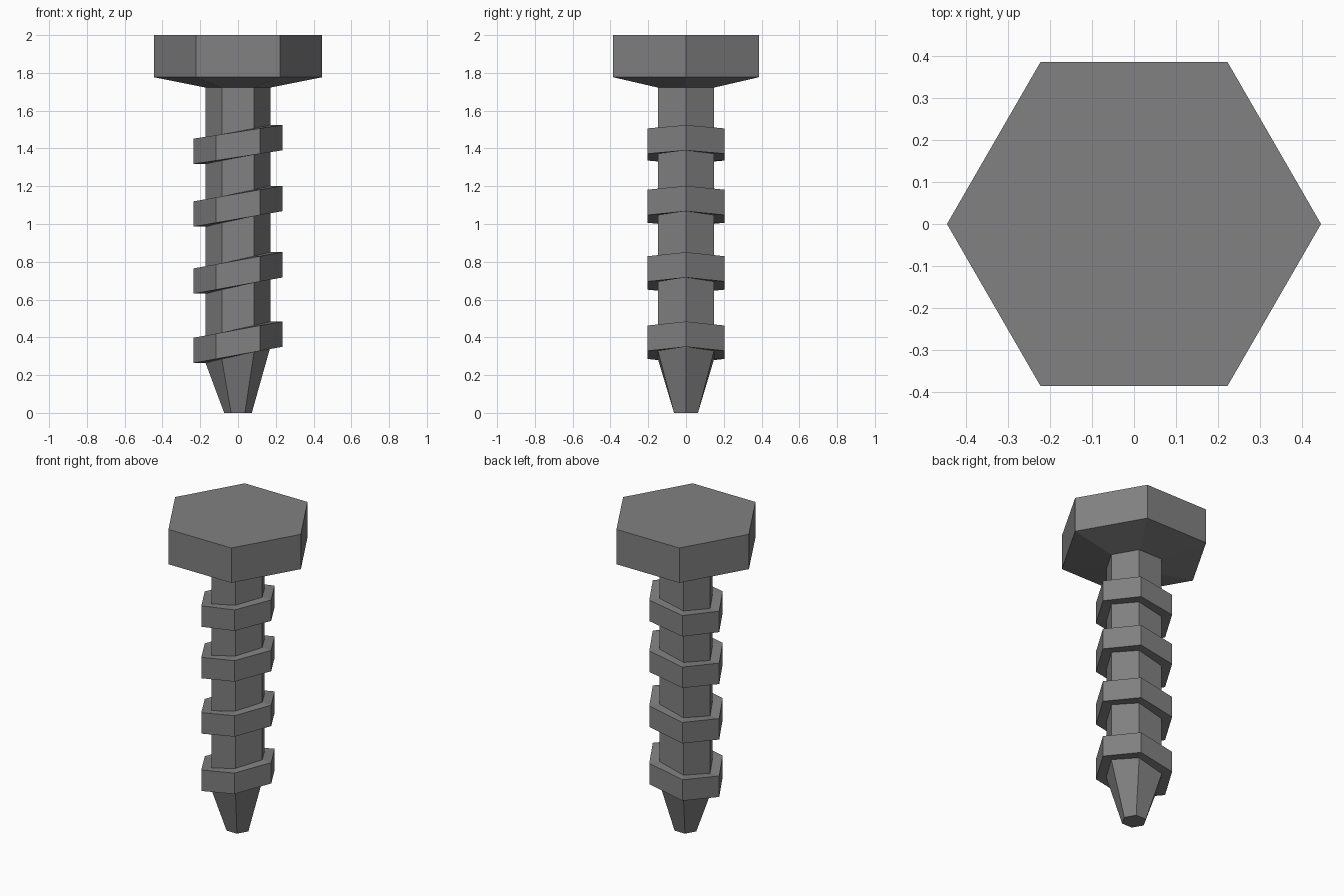
import bpy
import bmesh
import math

if "Cube" in bpy.data.objects:
    bpy.data.objects.remove(bpy.data.objects["Cube"], do_unlink=True)

SIDES = 6
SHANK_R = 0.171
THREAD_R = 0.235
THREAD_HALF = 0.067

steel = bpy.data.materials.new("dark_steel")
steel.use_nodes = True
colour = (0.22, 0.22, 0.22, 1)
steel.diffuse_color = colour
steel.node_tree.nodes["Principled BSDF"].inputs["Base Color"].default_value = colour


def loft(name, sections, ring=False):
    """Skin hexagons given as (radius, height, tilt); a ring joins last to first."""
    bm = bmesh.new()
    loops = []
    for radius, height, tilt in sections:
        loop = []
        for i in range(SIDES):
            a = math.tau * i / SIDES
            loop.append(bm.verts.new((radius * math.cos(a), radius * math.sin(a),
                                      height + tilt * math.cos(a))))
        loops.append(loop)
    pairs = list(zip(loops, loops[1:]))
    if ring:
        pairs.append((loops[-1], loops[0]))
    else:
        bm.faces.new(loops[0])
        bm.faces.new(loops[-1])
    for low, high in pairs:
        for i in range(SIDES):
            j = (i + 1) % SIDES
            bm.faces.new((low[i], low[j], high[j], high[i]))
    bmesh.ops.recalc_face_normals(bm, faces=bm.faces)
    mesh = bpy.data.meshes.new(name)
    bm.to_mesh(mesh)
    bm.free()
    mesh.materials.append(steel)
    obj = bpy.data.objects.new(name, mesh)
    bpy.context.collection.objects.link(obj)
    return obj


# Hexagonal head with a sloped underside
loft("head", [(SHANK_R, 1.722, 0), (0.445, 1.777, 0), (0.445, 2, 0)])

# Shank with a blunt tapered tip, cut at the slant of the lowest thread
loft("shank", [(0.073, 0, 0), (SHANK_R, 0.305, 0.043), (SHANK_R, 1.73, 0)])

# Slanted thread rings, with level edges running out from the shank
for n, (z, tilt) in enumerate([(0.374, 0.043), (0.741, 0.043),
                               (1.094, 0.041), (1.421, 0.036)], 1):
    low, high = z - THREAD_HALF, z + THREAD_HALF
    loft(f"thread_{n}", [(SHANK_R, low, tilt), (THREAD_R, low, tilt),
                         (THREAD_R, high, tilt), (SHANK_R, high, tilt)], ring=True)
